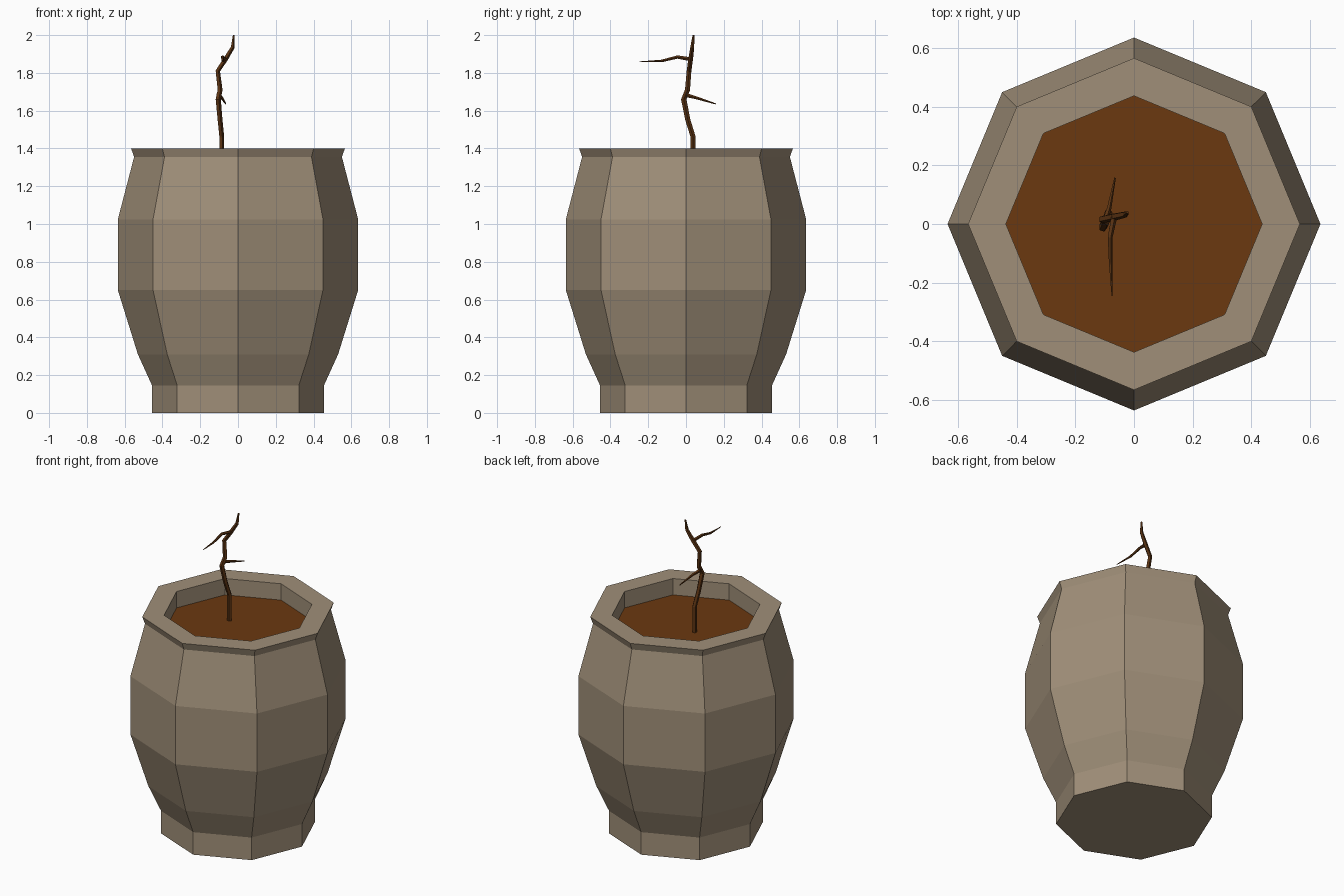
import bpy, bmesh, math
from mathutils import Vector

if "Cube" in bpy.data.objects:
    bpy.data.objects.remove(bpy.data.objects["Cube"])


def material(name, color):
    m = bpy.data.materials.new(name)
    m.diffuse_color = (*color, 1)
    m.use_nodes = True
    m.node_tree.nodes["Principled BSDF"].inputs["Base Color"].default_value = m.diffuse_color
    return m


def skin(name, rings, mat, cap_start=True, cap_end=True):
    """Join equal-sized rings of points into one flat-shaded object."""
    bm = bmesh.new()
    vs = [[bm.verts.new(p) for p in ring] for ring in rings]
    n = len(vs[0])
    for a, b in zip(vs, vs[1:]):
        for i in range(n):
            j = (i + 1) % n
            bm.faces.new((a[i], a[j], b[j], b[i]))
    if cap_start:
        bm.faces.new(vs[0][::-1])
    if cap_end:
        bm.faces.new(vs[-1])
    me = bpy.data.meshes.new(name)
    bm.to_mesh(me)
    bm.free()
    me.materials.append(mat)
    ob = bpy.data.objects.new(name, me)
    bpy.context.collection.objects.link(ob)
    return ob


def octagon(r, z):
    return [(r * math.cos(k * math.pi / 4), r * math.sin(k * math.pi / 4), z)
            for k in range(8)]


def twig(name, path, mat, sides=5):
    """Tapered tube; every path point is x, y, z, radius."""
    pts = [Vector(p[:3]) for p in path]
    rings = []
    for i, p in enumerate(pts):
        d = (pts[min(i + 1, len(pts) - 1)] - pts[max(i - 1, 0)]).normalized()
        ref = Vector((1, 0, 0))
        u = (ref - d * ref.dot(d)).normalized()
        v = d.cross(u)
        r = path[i][3]
        rings.append([p + r * (u * math.cos(t) + v * math.sin(t))
                      for t in (2 * math.pi * k / sides for k in range(sides))])
    return skin(name, rings, mat)


clay = material("clay", (0.35, 0.275, 0.19))
earth = material("earth", (0.145, 0.04, 0.005))
bark = material("bark", (0.10, 0.032, 0.006))

# Eight-sided pot: outer wall, flared lip, inner wall down to the soil
SOIL_Z = 1.295
profile = [(0.455, 0), (0.455, 0.145), (0.53, 0.31), (0.636, 0.65), (0.636, 1.025),
           (0.55, 1.355), (0.566, 1.40), (0.437, 1.40), (0.437, SOIL_Z)]
skin("pot", [octagon(r, z) for r, z in profile], clay, cap_end=False)

# Soil surface
skin("soil", [octagon(0.437, SOIL_Z)], earth, cap_start=False)

# Crooked dead stem with two side branches
twig("stem", [(-0.087, 0.038, 1.28, 0.014), (-0.087, 0.038, 1.46, 0.014),
              (-0.096, 0.010, 1.55, 0.014), (-0.106, -0.012, 1.66, 0.015),
              (-0.096, 0.008, 1.71, 0.014), (-0.108, 0.016, 1.81, 0.013),
              (-0.065, 0.025, 1.875, 0.013), (-0.029, 0.033, 1.935, 0.011),
              (-0.023, 0.040, 2.0, 0.005)], bark)
twig("lower_branch", [(-0.104, -0.008, 1.685, 0.012), (-0.085, 0.055, 1.668, 0.008),
                      (-0.065, 0.157, 1.636, 0.003)], bark)
twig("upper_branch", [(-0.068, 0.026, 1.872, 0.011), (-0.082, -0.045, 1.884, 0.009),
                      (-0.080, -0.13, 1.863, 0.007), (-0.075, -0.245, 1.859, 0.002)], bark)
